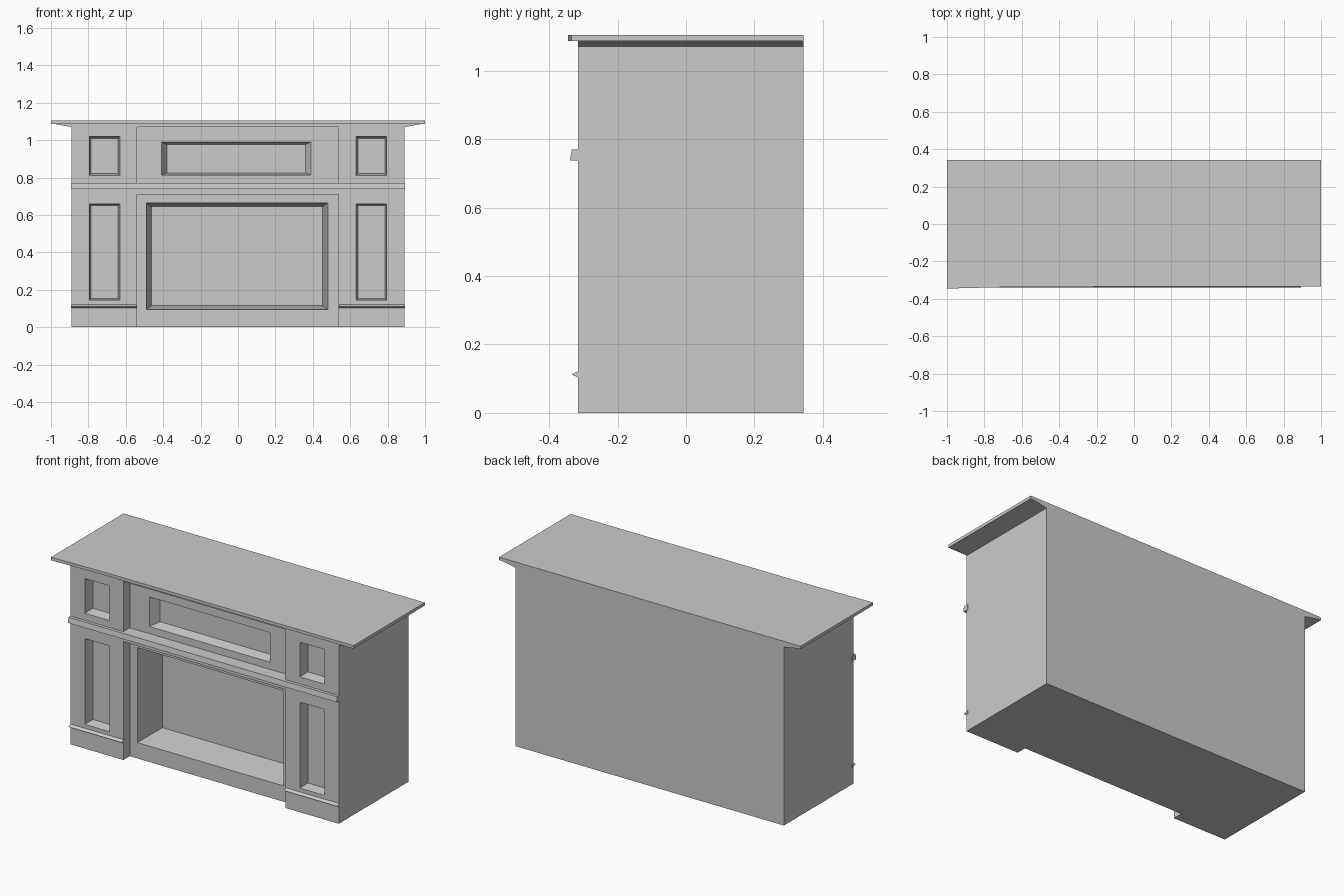
import bpy, bmesh

if "Cube" in bpy.data.objects:
    bpy.data.objects.remove(bpy.data.objects["Cube"])

FRONT, BACK, RECESS = -0.315, 0.343, -0.255


def loft(name, rings):
    """Closed solid joining matching rings of points, with end caps."""
    bm = bmesh.new()
    loops = [[bm.verts.new(p) for p in ring] for ring in rings]
    n = len(loops[0])
    for a, b in zip(loops, loops[1:]):
        for i in range(n):
            j = (i + 1) % n
            bm.faces.new((a[i], a[j], b[j], b[i]))
    bm.faces.new(loops[0])
    bm.faces.new(loops[-1])
    bmesh.ops.recalc_face_normals(bm, faces=bm.faces)
    me = bpy.data.meshes.new(name)
    bm.to_mesh(me)
    bm.free()
    ob = bpy.data.objects.new(name, me)
    bpy.context.collection.objects.link(ob)
    return ob


def rect(x0, x1, z0, z1, y):
    return [(x0, y, z0), (x1, y, z0), (x1, y, z1), (x0, y, z1)]


def cut(target, cutter):
    mod = target.modifiers.new("cut", 'BOOLEAN')
    mod.operation = 'DIFFERENCE'
    mod.solver = 'EXACT'
    mod.object = cutter
    bpy.context.view_layer.objects.active = target
    bpy.ops.object.modifier_apply(modifier=mod.name)
    bpy.data.objects.remove(cutter)


def sunk_panel(target, x0, x1, z0, z1, face, depth, dx, dz):
    """Recess with sloping sides cut into a front face."""
    cut(target, loft("panel_cutter", [
        rect(x0, x1, z0, z1, face - 0.1),
        rect(x0, x1, z0, z1, face),
        rect(x0 + dx, x1 - dx, z0 + dz, z1 - dz, face + depth)]))


# cabinet body, flaring out under the top at both ends
outline = [(-0.89, 0), (0.89, 0), (0.89, 1.07), (1, 1.09), (-1, 1.09), (-0.89, 1.07)]
body = loft("cabinet_body", [[(x, y, z) for x, z in outline] for y in (FRONT, BACK)])

# set-back centre bays between the pilasters
for z0, z1 in ((-0.1, 0.71), (0.77, 1.07)):
    cut(body, loft("bay_cutter", [rect(-0.54, 0.537, z0, z1, y) for y in (-0.5, RECESS)]))

# firebox and the long upper panel
sunk_panel(body, -0.49, 0.48, 0.095, 0.665, RECESS, 0.2, 0.027, 0.02)
sunk_panel(body, -0.41, 0.39, 0.813, 0.99, RECESS, 0.06, 0.03, 0.013)

# pilaster panels
for side in (-1, 1):
    x0, x1 = sorted((side * 0.632, side * 0.795))
    for z0, z1 in ((0.145, 0.66), (0.812, 1.02)):
        sunk_panel(body, x0, x1, z0, z1, FRONT, 0.06, 0.01, 0.01)

# mantel top, its front edge kicking out slightly at the left end
top = [(-1, -0.345), (-0.63, -0.336), (1, -0.334), (1, BACK), (-1, BACK)]
loft("mantel_top", [[(x, y, z) for x, y in top] for z in (1.087, 1.105)])

# middle rail across the full front
rail = [(-0.305, 0.738), (-0.339, 0.738), (-0.334, 0.77), (-0.305, 0.77)]
loft("middle_rail", [[(x, y, z) for y, z in rail] for x in (-0.892, 0.892)])

# pointed plinth mouldings on the pilasters
bead = [(-0.305, 0.102), (FRONT, 0.103), (-0.334, 0.112), (FRONT, 0.122), (-0.305, 0.122)]
for side, name in ((-1, "left"), (1, "right")):
    loft(name + "_plinth_moulding",
         [[(side * x, y, z) for y, z in bead] for x in (0.539, 0.892)])
